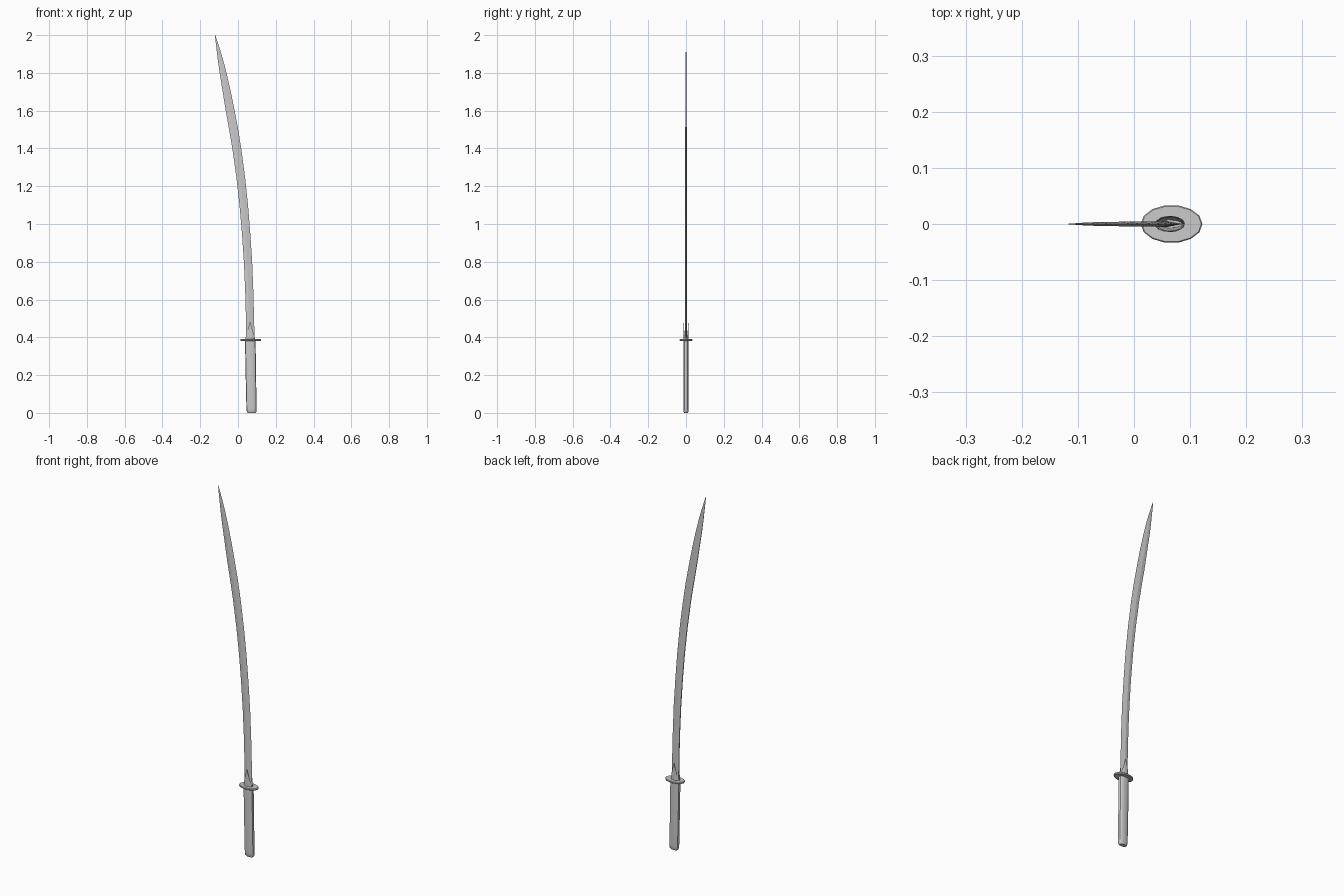
import bpy, bmesh, math

def make(name, rings, angle=35):
    """Loft a list of closed rings, capping both ends."""
    bm = bmesh.new()
    loops = [[bm.verts.new(p) for p in r] for r in rings]
    n = len(loops[0])
    for a, b in zip(loops, loops[1:]):
        for i in range(n):
            j = (i + 1) % n
            bm.faces.new((a[i], a[j], b[j], b[i]))
    bm.faces.new(loops[0][::-1])
    bm.faces.new(loops[-1])
    bmesh.ops.remove_doubles(bm, verts=bm.verts, dist=1e-5)
    bmesh.ops.recalc_face_normals(bm, faces=bm.faces)
    me = bpy.data.meshes.new(name)
    bm.to_mesh(me)
    bm.free()
    ob = bpy.data.objects.new(name, me)
    bpy.context.collection.objects.link(ob)
    bpy.context.view_layer.objects.active = ob
    ob.select_set(True)
    bpy.ops.object.shade_smooth_by_angle(angle=math.radians(angle))
    ob.select_set(False)
    return ob

def oval(cx, rx, ry, z, n=14, power=1.0):
    pts = []
    for i in range(n):
        c, s = math.cos(2 * math.pi * i / n), math.sin(2 * math.pi * i / n)
        pts.append((cx + rx * math.copysign(abs(c) ** power, c),
                    ry * math.copysign(abs(s) ** power, s), z))
    return pts

# Handle: slightly slanted oval grip with a rounded butt
make("handle", [oval(cx, rx, ry, z, power=0.8) for cx, rx, ry, z in (
    (0.072, 0.020, 0.010, 0.0), (0.072, 0.025, 0.013, 0.006),
    (0.0715, 0.027, 0.0145, 0.025), (0.068, 0.0275, 0.0145, 0.20),
    (0.065, 0.028, 0.0145, 0.385))])

# Guard: thin oval disc
make("guard", [oval(0.067, rx, ry, z) for rx, ry, z in (
    (0.053, 0.032, 0.380), (0.055, 0.034, 0.382),
    (0.055, 0.034, 0.388), (0.053, 0.032, 0.390))])

# Collar: oval sleeve rising to a point on each flat of the blade
def peaked(rx, ry):
    return [(x, y, 0.395 + 0.09 * (1 - abs(x - 0.064) / rx))
            for x, y, z in oval(0.064, rx, ry, 0, 16)]

make("collar", [oval(0.064, 0.027, 0.0145, 0.385, 16), peaked(0.025, 0.0145),
                peaked(0.023, 0.0125), oval(0.064, 0.022, 0.007, 0.392, 16)], 30)

# Blade: curved, spine on the left, ridge on the flats, cutting edge on the right
# (z, spine x, edge x, half thickness)
stations = [(0.385, 0.043, 0.088, 0.005), (0.5, 0.042, 0.085, 0.005),
            (0.65, 0.038, 0.081, 0.005), (0.8, 0.031, 0.075, 0.005),
            (0.95, 0.021, 0.065, 0.0048), (1.1, 0.008, 0.053, 0.0046),
            (1.25, -0.009, 0.037, 0.0044), (1.4, -0.030, 0.017, 0.0042),
            (1.5, -0.047, 0.001, 0.004), (1.6, -0.065, -0.018, 0.0038),
            (1.7, -0.081, -0.038, 0.0034), (1.8, -0.097, -0.061, 0.0028),
            (1.87, -0.107, -0.079, 0.002), (1.93, -0.114, -0.097, 0.001),
            (1.97, -0.119, -0.110, 0.0005), (2.0, -0.122, -0.120, 0.0002)]
rings = []
for z, l, r, t in stations:
    m = l + 0.4 * (r - l)
    rings.append([(l, -0.55 * t, z), (m, -t, z), (r, 0, z), (m, t, z), (l, 0.55 * t, z)])
make("blade", rings, 10)
